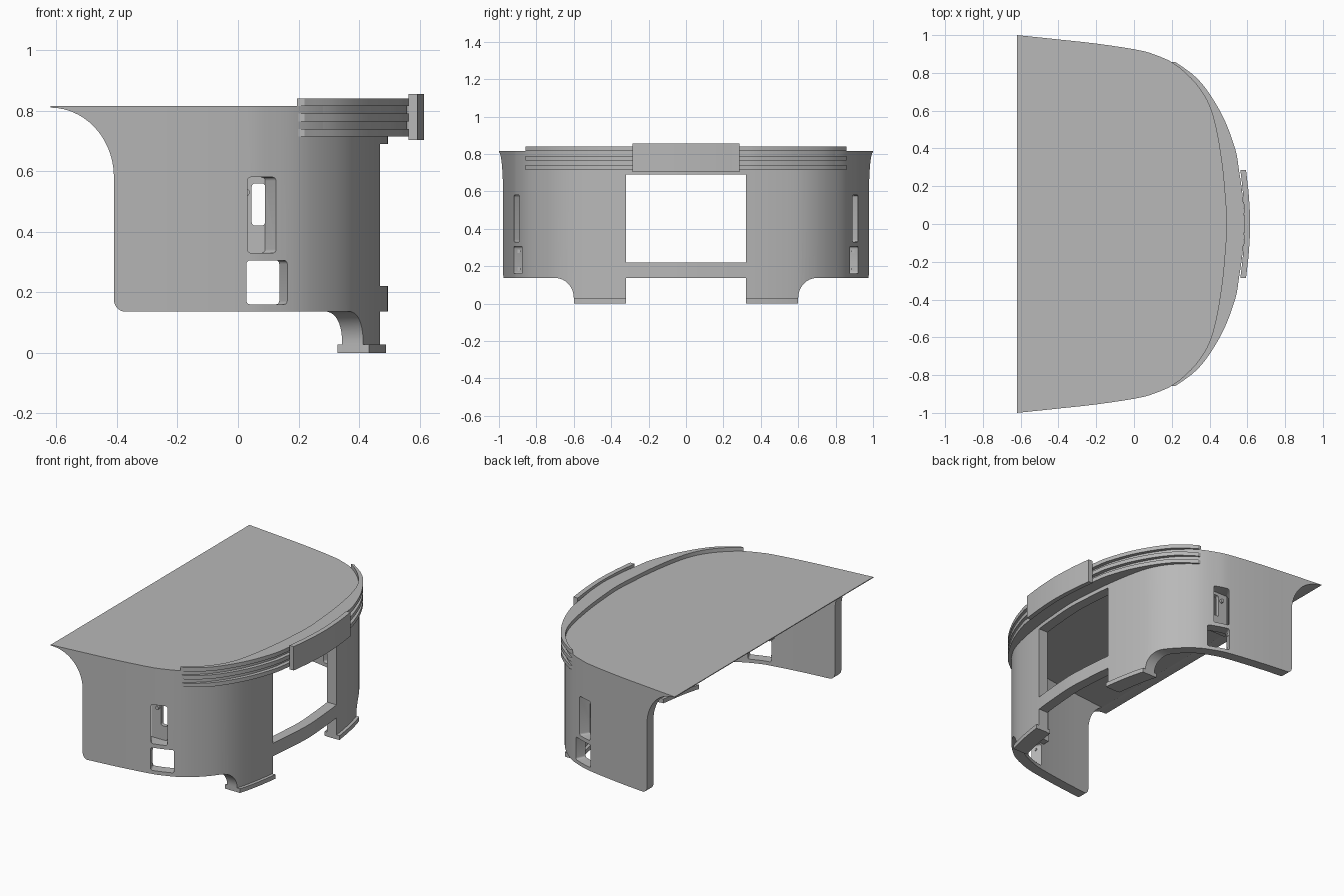
import bpy, bmesh, math
from mathutils import Vector

if "Cube" in bpy.data.objects:
    bpy.data.objects.remove(bpy.data.objects["Cube"])

grey = bpy.data.materials.new("plain_grey")
grey.use_nodes = True
grey.diffuse_color = (0.48, 0.48, 0.48, 1)
grey.node_tree.nodes["Principled BSDF"].inputs["Base Color"].default_value = grey.diffuse_color


def prism(name, pts, axis, a, b, shift=0.0):
    """Extrude a closed profile along an axis; shift slides the far end sideways."""
    place = {"x": lambda p, d: (d, p[0], p[1]),
             "y": lambda p, d: (p[0], d, p[1]),
             "z": lambda p, d: (p[0], p[1], d)}[axis]
    bm = bmesh.new()
    near = [bm.verts.new(place(p, a)) for p in pts]
    far = [bm.verts.new(place((p[0] + shift, p[1]), b)) for p in pts]
    bm.faces.new(near)
    bm.faces.new(far[::-1])
    for i in range(len(pts)):
        j = (i + 1) % len(pts)
        bm.faces.new((near[i], far[i], far[j], near[j]))
    bmesh.ops.recalc_face_normals(bm, faces=bm.faces)
    mesh = bpy.data.meshes.new(name)
    bm.to_mesh(mesh)
    bm.free()
    mesh.materials.append(grey)
    ob = bpy.data.objects.new(name, mesh)
    bpy.context.collection.objects.link(ob)
    return ob


def combine(target, tool, operation="DIFFERENCE"):
    bpy.context.view_layer.objects.active = target
    mod = target.modifiers.new("combine", "BOOLEAN")
    mod.operation, mod.object, mod.solver = operation, tool, "EXACT"
    bpy.ops.object.modifier_apply(modifier=mod.name)
    bpy.data.objects.remove(tool)


def smooth(ob, angle=25):
    bpy.ops.object.select_all(action="DESELECT")
    ob.select_set(True)
    bpy.context.view_layer.objects.active = ob
    bpy.ops.object.shade_smooth_by_angle(angle=math.radians(angle))


def curve(half, steps=6):
    """Smooth mirrored path through points listed from the centre outwards."""
    pts = [Vector((x, -y)) for x, y in half[:0:-1]] + [Vector(p) for p in half]
    ext = [2 * pts[0] - pts[1]] + pts + [2 * pts[-1] - pts[-2]]
    out = []
    for p, q, r, s in zip(ext, ext[1:], ext[2:], ext[3:]):
        for k in range(steps):
            t = k / steps
            out.append(0.5 * (2 * q + (r - p) * t + (2 * p - 5 * q + 4 * r - s) * t ** 2
                              + (3 * q - p - 3 * r + s) * t ** 3))
    return out + [pts[-1]]


def offset(path, d):
    out = []
    for i, p in enumerate(path):
        t = (path[min(i + 1, len(path) - 1)] - path[max(i - 1, 0)]).normalized()
        out.append(p + d * Vector((t.y, -t.x)))
    return out


def x_at(path, y):
    for p, q in zip(path, path[1:]):
        if p.y <= y <= q.y:
            return p.x + (q.x - p.x) * (y - p.y) / (q.y - p.y)
    return path[-1].x


def strip(name, outer, inner, grow, shrink, y0, y1, z0, z1, n=60):
    ys = [y0 + (y1 - y0) * i / n for i in range(n + 1)]
    pts = [(x_at(outer, y) + grow, y) for y in ys]
    pts += [(x_at(inner, y) - shrink, y) for y in ys[::-1]]
    ob = prism(name, pts, "z", z0, z1)
    smooth(ob)
    return ob


def arc(cx, cy, rx, ry, a, b, n=14):
    angles = [math.radians(a + (b - a) * i / n) for i in range(n + 1)]
    return [(cx + rx * math.cos(t), cy + ry * math.sin(t)) for t in angles]


def rect(x0, x1, z0, z1, r=0.0):
    if not r:
        return [(x0, z0), (x1, z0), (x1, z1), (x0, z1)]
    return (arc(x1 - r, z1 - r, r, r, 0, 90, 4) + arc(x0 + r, z1 - r, r, r, 90, 180, 4)
            + arc(x0 + r, z0 + r, r, r, 180, 270, 4) + arc(x1 - r, z0 + r, r, r, 270, 360, 4))


wall = curve([(.495, 0), (.485, .17), (.47, .32), (.44, .5), (.4, .635), (.33, .745), (.22, .845),
              (.1, .9), (0, .925), (-.2, .955), (-.4, .977), (-.62, 1)])
band = curve([(.585, 0), (.575, .15), (.555, .29), (.535, .4), (.465, .58), (.35, .755), (.22, .857),
              (.19, .87)])

# Curved shell with a thin roof, hollow below and open at the straight edge
shell = prism("shell", wall, "z", 0, .815)
inside = offset(wall, -.065)
combine(shell, prism("cavity", [(-1, inside[0].y)] + inside + [(-1, inside[-1].y)], "z", -.1, .785))

# Pocket housings behind the side walls
for s in (-1, 1):
    combine(shell, prism("housing", rect(-.02, .14, .315, .595), "y", s * .875, s * .815), "UNION")

# Flared rear edge of the side walls with a rounded lower corner
flare = ([(-.8, -.1), (-.37, -.1)] + arc(-.37, .175, .04, .04, 270, 180, 6)
         + arc(-.62, .58, .21, .23, 0, 90) + [(-.8, .81)])
combine(shell, prism("flare_cutter", flare, "y", -1.2, 1.2))

# Lower edge: legs with rounded shoulders, and a large front opening
for s in (-1, 1):
    side = [(.6, -.1)] + arc(.7, .03, .1, .107, 180, 90) + [(1.2, .137), (1.2, -.1)]
    combine(shell, prism("shoulder_cutter", [(s * y, z) for y, z in side], "x", -.9, .9))
combine(shell, prism("gap_cutter", rect(-.32, .32, -.1, .137), "x", -.9, .9))
combine(shell, prism("opening_cutter", rect(-.32, .32, .22, .69), "x", .2, .9))

# Side windows: recessed pocket with a slot above, open window below
for s in (-1, 1):
    combine(shell, prism("pocket_cutter", rect(.06, .175, .33, .58, .012), "y", s * .96, s * .84, -.085))
    combine(shell, prism("slot_cutter", rect(.045, .09, .42, .56, .012), "y", s * .95, s * .7))
    combine(shell, prism("window_cutter", rect(.055, .21, .16, .305, .012), "y", s * .98, s * .7, -.126))
smooth(shell)

# Ribbed band round the front, with a raised rim above the roof
for i in range(5):
    z = .715 + .025 * i
    groove = i % 2
    strip("band_groove" if groove else "band_rib", band, wall, -.025 if groove else 0,
          .005 + .03 * groove, -.857 + .03 * groove, .857 - .03 * groove, z, z + .025)

# Front plate on the band
plate = curve([(.615, 0), (.608, .15), (.593, .287)])
strip("front_plate", plate, plate, 0, .03, -.286, .286, .703, .855, 24)

# Foot flanges and small fasteners
for s in (-1, 1):
    low, high = sorted((s * .322, s * .6))
    strip("foot_flange", wall, wall, .02, .085, low, high, 0, .027, 12)
    screw = prism("pocket_screw", arc(.027, .53, .012, .012, 0, 337.5, 15), "y", s * .835, s * .855)
    smooth(screw)
    for z in (.185, .28):
        smooth(prism("window_screw", arc(s * .895, z, .01, .01, 0, 337.5, 15), "x", 0, .02))
